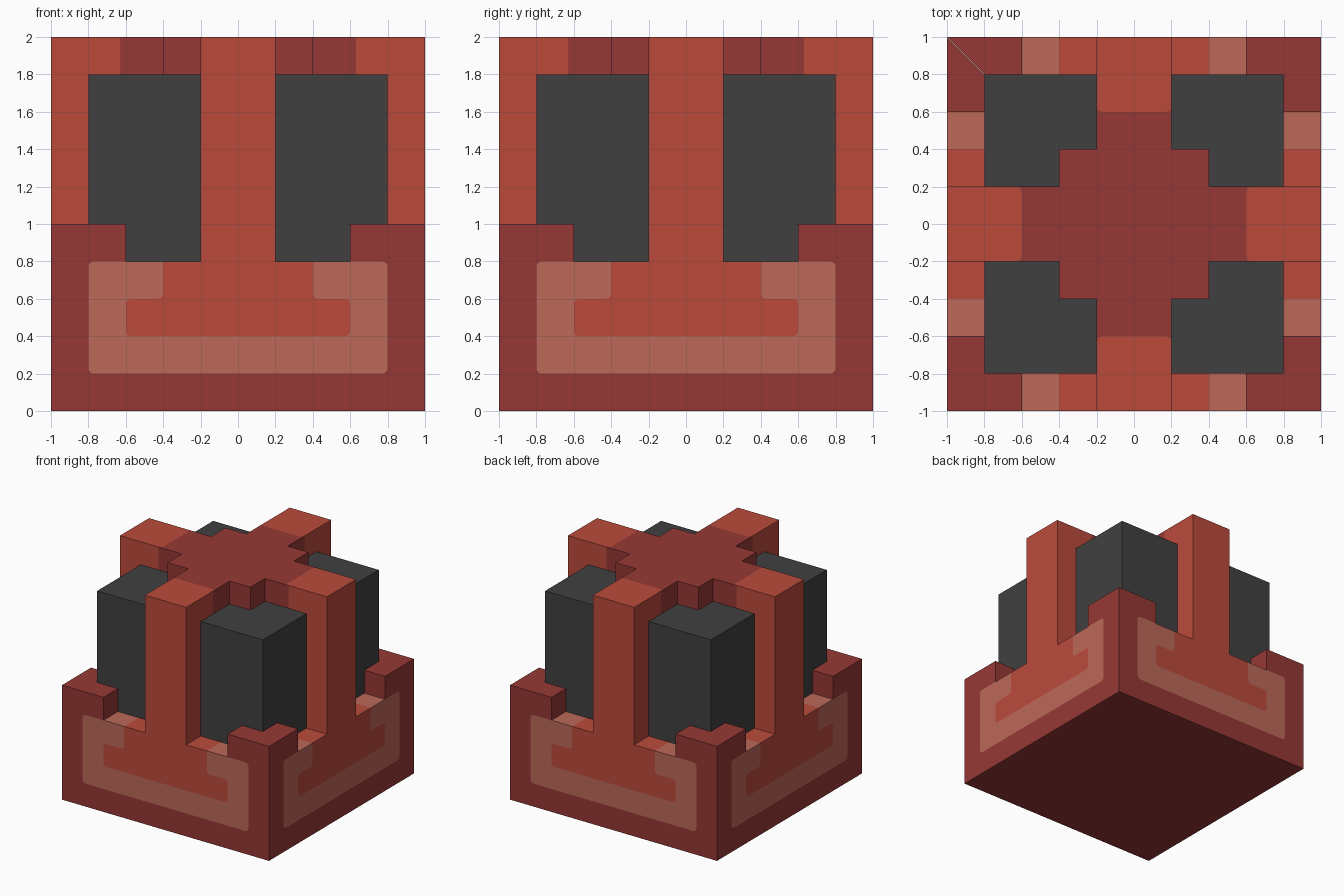
import bpy, bmesh, math
from mathutils import Matrix, Vector

cube = bpy.data.objects.get("Cube")
if cube:
    bpy.data.objects.remove(cube, do_unlink=True)

R = 0.03  # radius of the rounded colour borders


def material(name, rgb):
    lin = [((c / 255 + 0.055) / 1.055) ** 2.4 for c in rgb] + [1.0]
    m = bpy.data.materials.new(name)
    m.use_nodes = True
    m.diffuse_color = lin
    m.node_tree.nodes["Principled BSDF"].inputs["Base Color"].default_value = lin
    return m


dark_red = material("dark red", (150, 57, 53))
brick_red = material("brick red", (187, 74, 59))
dusty_pink = material("dusty pink", (188, 104, 88))
charcoal = material("charcoal", (64, 64, 64))


def mirrored(half):
    """Complete a right-hand half outline with its mirror image."""
    return half + [(-p[0],) + tuple(p[1:]) for p in reversed(half)]


def rounded(outline):
    """Replace every point that carries a radius by a quarter arc."""
    out = []
    for i, p in enumerate(outline):
        c = Vector(p[:2])
        if len(p) < 3:
            out.append(c)
            continue
        da = (Vector(outline[i - 1][:2]) - c).normalized() * p[2]
        db = (Vector(outline[(i + 1) % len(outline)][:2]) - c).normalized() * p[2]
        for k in range(5):
            t = math.pi / 8 * k
            out.append(c + da + db - db * math.cos(t) - da * math.sin(t))
    return out


def upright(u, v, d):
    # wall slab: the back is mitred so neighbouring walls meet at the corners
    if d > -0.9:
        u = max(-0.8, min(0.8, u))
    return Vector((u, d, v))


def flat(u, v, d):
    return Vector((u, v, d))


def prism(name, mat, outline, place, start, end, copies=4):
    """Extrude an outline and repeat it around the vertical axis."""
    bm = bmesh.new()
    for k in range(copies):
        turn = Matrix.Rotation(math.pi / 2 * k, 3, "Z")
        a, b = [[bm.verts.new(turn @ place(p[0], p[1], d)) for p in outline]
                for d in (start, end)]
        bm.faces.new(a)
        bm.faces.new(b[::-1])
        n = len(a)
        for i in range(n):
            j = (i + 1) % n
            bm.faces.new((a[j], a[i], b[i], b[j]))
    bmesh.ops.recalc_face_normals(bm, faces=bm.faces)
    mesh = bpy.data.meshes.new(name)
    bm.to_mesh(mesh)
    bm.free()
    mesh.materials.append(mat)
    obj = bpy.data.objects.new(name, mesh)
    bpy.context.collection.objects.link(obj)
    return obj


# Solid middle of the base
prism("base_core", dark_red, [(-.8, -.8), (.8, -.8), (.8, .8), (-.8, .8)],
      flat, 0, 0.8, copies=1)

# Four base walls: outer frame with raised corners, pale band, inner panel
frame = mirrored([(1, 0), (1, 1), (.6, 1), (.6, .8), (.8, .8, R), (.8, .2, R)])
band = mirrored([(.8, .2, R), (.8, .8, R), (.4, .8),
                 (.4, .6, R), (.6, .6, R), (.6, .4, R)])
panel = mirrored([(.6, .4, R), (.6, .6, R), (.4, .6, R), (.4, .8)])
prism("wall_frames", dark_red, rounded(frame), upright, -1, -0.8)
prism("wall_bands", dusty_pink, rounded(band), upright, -1, -0.8)
prism("wall_panels", brick_red, rounded(panel), upright, -1, -0.8)

# Four upright arms reaching the outer faces
arm = rounded(mirrored([(.2, -1), (.2, -.6, R)]))
prism("cross_arms", brick_red, arm, flat, 0.8, 2)

# Stepped central column that fits around the arm ends
quarter = [Vector((-.4, -.4)), Vector((-.2, -.4))]
quarter += [p for p in reversed(arm) if p.y > -0.9]
quarter += [Vector((.2, -.4))]
column = [Matrix.Rotation(math.pi / 2 * k, 2) @ p for k in range(4) for p in quarter]
prism("central_column", dark_red, column, flat, 0.8, 2, copies=1)

# Dark corner towers, notched around the column
tower = [(.4, .2), (.8, .2), (.8, .8), (.2, .8), (.2, .4), (.4, .4)]
prism("corner_towers", charcoal, tower, flat, 0.8, 1.8)
